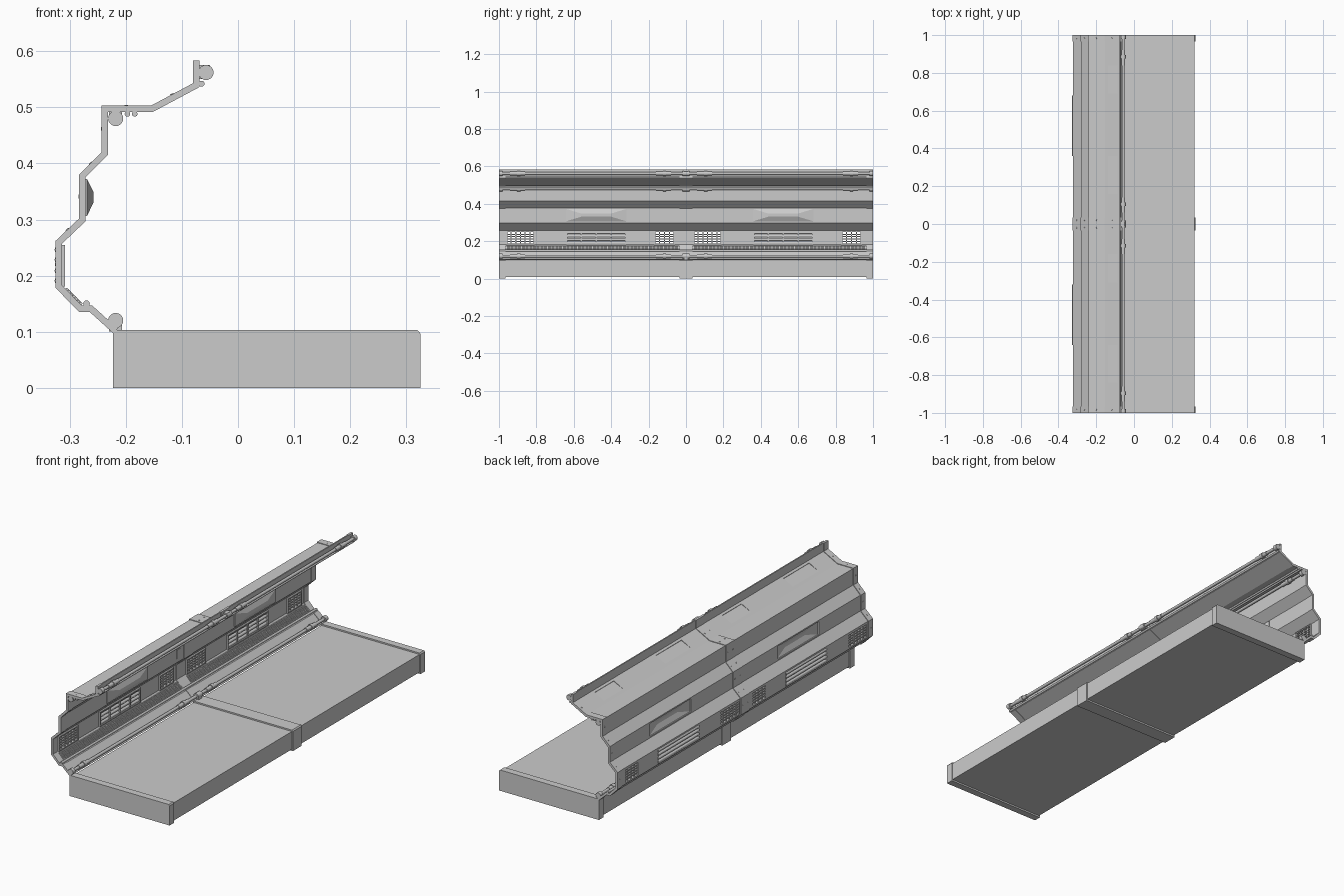
import bpy, bmesh, math
from mathutils import Vector, Matrix

if "Cube" in bpy.data.objects:
    bpy.data.objects.remove(bpy.data.objects["Cube"])

# Outer wall profile (x, z), from floor edge up to the lip
WALL = [(-.222, .097), (-.264, .135), (-.283, .135), (-.325, .178), (-.325, .262),
        (-.283, .302), (-.283, .38), (-.243, .42), (-.243, .503), (-.155, .503),
        (-.08, .543), (-.08, .583)]
MODULES = (-1, 0)                       # the detail repeats every 1 unit along y
SMALL_VENTS = [(.04, .19), (.83, .94)]
LONG_VENT = (.36, .68)


def offset(pts, d):
    """Mitred offset of a polyline towards the inside of the corridor."""
    P = [Vector(p) for p in pts]
    N = [Vector((b.y - a.y, a.x - b.x)).normalized() for a, b in zip(P, P[1:])]
    N = [N[0]] + N + [N[-1]]
    return [tuple(p + (a + b) * (d / (1 + a.dot(b)))) for p, a, b in zip(P, N, N[1:])]


def strip(d0, d1):
    return offset(WALL, d0) + offset(WALL, d1)[::-1]


def prism(bm, pts, y0, y1):
    a = [bm.verts.new((x, y0, z)) for x, z in pts]
    b = [bm.verts.new((x, y1, z)) for x, z in pts]
    bm.faces.new(a)
    bm.faces.new(b[::-1])
    n = len(a)
    for i in range(n):
        bm.faces.new((a[i], b[i], b[(i + 1) % n], a[(i + 1) % n]))


def box(bm, x0, x1, y0, y1, z0, z1):
    prism(bm, [(x0, z0), (x1, z0), (x1, z1), (x0, z1)], y0, y1)


def rod(bm, x, z, r, y0, y1, n=16):
    prism(bm, [(x + r * math.cos(2 * math.pi * i / n), z + r * math.sin(2 * math.pi * i / n))
               for i in range(n)], y0, y1)


def finish(bm, name, smooth=False):
    bmesh.ops.recalc_face_normals(bm, faces=bm.faces)
    me = bpy.data.meshes.new(name)
    bm.to_mesh(me)
    bm.free()
    ob = bpy.data.objects.new(name, me)
    bpy.context.collection.objects.link(ob)
    bpy.ops.object.select_all(action='DESELECT')
    bpy.context.view_layer.objects.active = ob
    ob.select_set(True)
    if smooth:
        bpy.ops.object.shade_smooth_by_angle(angle=math.radians(40))
    return ob


# Floor slab and its thicker ribs
bm = bmesh.new()
box(bm, -.218, .32, -.99, .99, .008, .096)
finish(bm, "floor_slab")
bm = bmesh.new()
wr = bmesh.new()
for y0, y1 in [(-1, -.965), (-.035, .035), (.965, 1)]:
    prism(bm, [(-.223, 0), (.325, 0), (.325, .097), (.32, .103), (-.223, .103)], y0, y1)
    prism(wr, strip(0, .0115), y0, y1)
finish(bm, "floor_ribs")

# Wall ribs, with lip pushed down on the inside, and small bolts outside
finish(wr, "wall_ribs")
bm = bmesh.new()
for (ax, az), (bx, bz) in zip(WALL[3:10], WALL[4:11]):
    n = Vector((az - bz, 0, bx - ax)).normalized()
    rot = Vector((0, 0, 1)).rotation_difference(n).to_matrix().to_4x4()
    for y in (-.983, -.02, .02, .983):
        c = Vector(((ax + bx) / 2, y, (az + bz) / 2))
        bmesh.ops.create_cone(bm, cap_ends=True, segments=8, radius1=.004, radius2=.003,
                              depth=.003, matrix=Matrix.Translation(c) @ rot)
finish(bm, "rib_bolts")

# Openings and roof dents cut from the wall skin
cut = bmesh.new()
a, b = Vector(WALL[9]), Vector(WALL[10])
n = Vector((b.y - a.y, a.x - b.x)).normalized()
dent = [a.lerp(b, .2) + n * .003, a.lerp(b, .88) + n * .0065,
        a.lerp(b, .88) - n * .005, a.lerp(b, .2) - n * .005]
for m in MODULES:
    for y0, y1 in SMALL_VENTS + [LONG_VENT]:
        box(cut, -.34, -.30, m + y0 + .006, m + y1 - .006, .187, .249)
    box(cut, -.29, -.265, m + .36, m + .68, .307, .372)
    for y0, y1 in [(.16, .36), (.69, .84)]:
        prism(cut, dent, m + y0, m + y1)
cutter = finish(cut, "opening_cutter")
cutter.hide_render = True
bm = bmesh.new()
prism(bm, strip(.003, .009), -.995, .995)
skin = finish(bm, "wall_skin")
mod = skin.modifiers.new("openings", 'BOOLEAN')
mod.operation, mod.object, mod.solver = 'DIFFERENCE', cutter, 'EXACT'
bpy.ops.object.modifier_apply(modifier=mod.name)
bpy.data.objects.remove(cutter)

# Pressed wedge bulges on the middle wall band
bm = bmesh.new()
for m in MODULES:
    base = [bm.verts.new((-.274, m + y, z)) for y, z in
            [(.36, .307), (.68, .307), (.68, .372), (.36, .372)]]
    top = [bm.verts.new((-.262, m + y, z)) for y, z in
           [(.44, .332), (.60, .332), (.60, .347), (.44, .347)]]
    bm.faces.new(top)
    for i in range(4):
        j = (i + 1) % 4
        bm.faces.new((base[i], base[j], top[j], top[i]))
wedge = finish(bm, "wall_bulges")
mod = wedge.modifiers.new("thickness", 'SOLIDIFY')
mod.thickness = .005

# Vent frames, long slats and small grids
frames, slats, grids = bmesh.new(), bmesh.new(), bmesh.new()
for m in MODULES:
    for y0, y1 in SMALL_VENTS + [LONG_VENT]:
        y0, y1 = m + y0, m + y1
        for z in (.181, .249):
            box(frames, -.3185, -.308, y0, y1, z, z + .006)
        for y in (y0, y1 - .006):
            box(frames, -.3185, -.308, y, y + .006, .187, .249)
    y0, y1 = m + LONG_VENT[0], m + LONG_VENT[1]
    for z in (.191, .209, .228, .246):
        rod(slats, -.3195, z, .0075, y0, y1, 10)
    for i in range(1, 4):
        y = y0 + (y1 - y0) * i / 4
        box(slats, -.318, -.309, y - .003, y + .003, .187, .249)
    for y0, y1 in SMALL_VENTS:
        y0, y1 = m + y0, m + y1
        for i in range(1, 5):
            z = .187 + .062 * i / 5
            box(grids, -.320, -.311, y0, y1, z - .003, z + .003)
        cols = round((y1 - y0) / .025)
        for i in range(1, cols):
            y = y0 + (y1 - y0) * i / cols
            box(grids, -.319, -.312, y - .003, y + .003, .187, .249)
finish(frames, "vent_frames")
finish(slats, "long_vent_slats", True)
finish(grids, "small_vent_grids")

# Grating along the lower slope: lengthwise bars and cross bars
bm = bmesh.new()
for m in MODULES:
    y0, y1 = m + .035, m + .965
    for i in range(7):
        rod(bm, -.305 + .025 * i / 6, .175 - .025 * i / 6, .003, y0, y1, 6)
    for i in range(47):
        y = y0 + .005 + .02 * i
        prism(bm, [(-.308, .174), (-.304, .178), (-.277, .151), (-.281, .147)], y - .002, y + .002)
finish(bm, "lower_grating")

# Main pipes with couplings, and thin cables beside them
pipes, joints, cables = bmesh.new(), bmesh.new(), bmesh.new()
for x, z in [(-.218, .12), (-.218, .48), (-.057, .562)]:
    rod(pipes, x, z, .0075, -1, 1)
    for y0, y1 in [(-1, -.98), (-.018, .018), (.98, 1)]:
        rod(joints, x, z, .0135, y0, y1, 20)
    for m in MODULES:
        for c in (.105, .885):
            rod(joints, x, z, .0135, m + c - .009, m + c + .009, 20)
            rod(joints, x, z, .010, m + c - .045, m + c + .035)
for x, z, r in [(-.27, .15, .006), (-.197, .488, .005), (-.184, .488, .005), (-.065, .542, .0055)]:
    rod(cables, x, z, r, -1, 1, 10)
finish(pipes, "main_pipes", True)
finish(joints, "pipe_couplings", True)
finish(cables, "thin_cables", True)

# Pipe clamps at the centre rib and a small plain wall plate
bm = bmesh.new()
for x0, x1, z0, z1 in [(-.071, -.05, .55, .575), (-.23, -.207, .475, .497), (-.23, -.207, .1, .127)]:
    box(bm, x0, x1, -.012, .012, z0, z1)
finish(bm, "pipe_clamps")
bm = bmesh.new()
box(bm, -.275, -.271, -.09, -.06, .318, .362)
finish(bm, "wall_plate")
